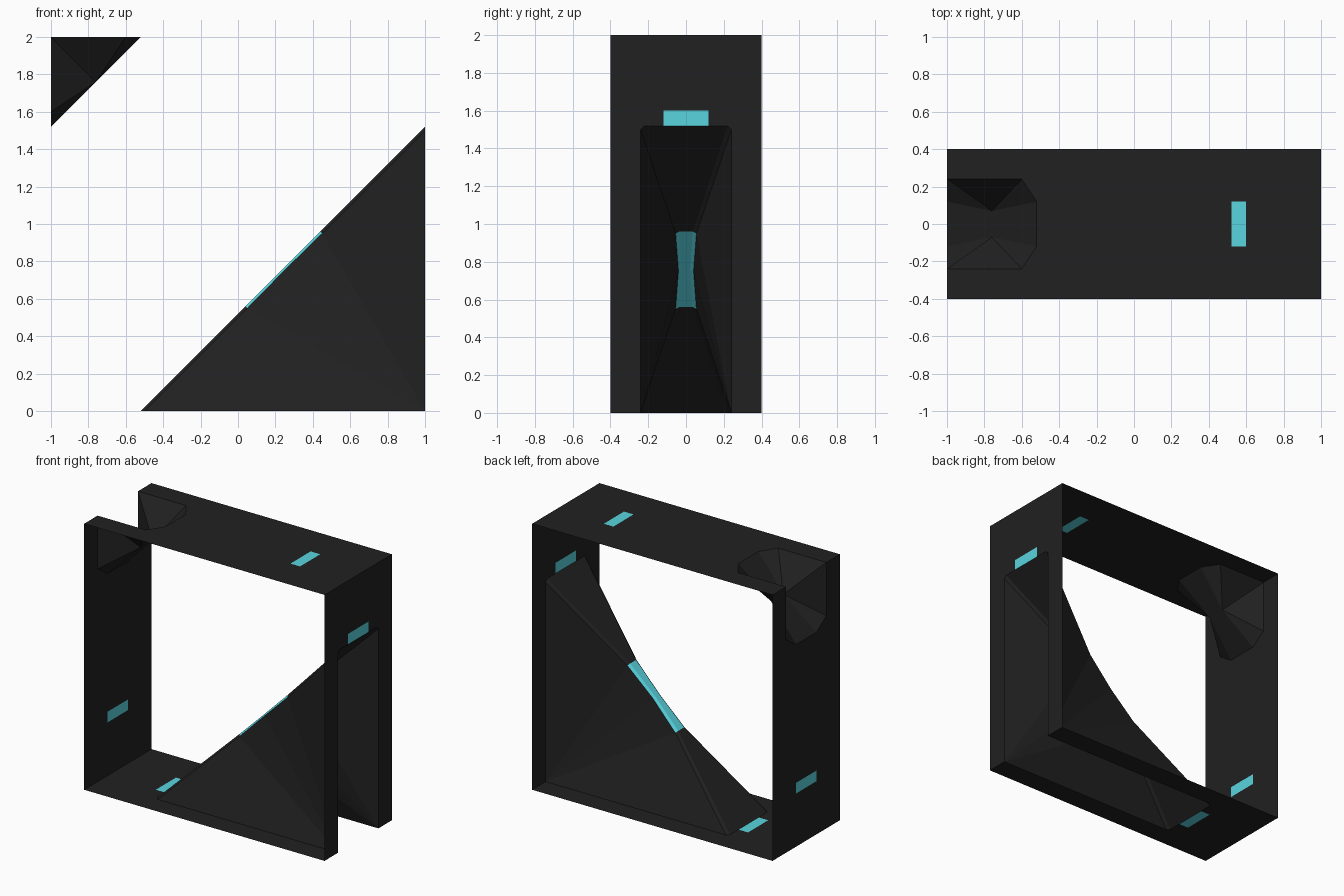
import bpy, bmesh
from mathutils import Vector

if "Cube" in bpy.data.objects:
    bpy.data.objects.remove(bpy.data.objects["Cube"])


def material(name, rgb):
    m = bpy.data.materials.new(name)
    m.diffuse_color = (*rgb, 1)
    m.use_nodes = True
    m.node_tree.nodes["Principled BSDF"].inputs["Base Color"].default_value = m.diffuse_color
    return m


DARK = material("dark_panel", (0.015, 0.015, 0.015))
CYAN = material("cyan_strip", (0.10, 0.66, 0.74))


def build(name, faces, ref, mat):
    """Flat-shaded sheet object; every face is turned away from ref."""
    bm = bmesh.new()
    for pts in faces:
        f = bm.faces.new([bm.verts.new(p) for p in pts])
        f.normal_update()
        if f.normal.dot(f.calc_center_median() - Vector(ref)) < 0:
            f.normal_flip()
    bmesh.ops.remove_doubles(bm, verts=bm.verts, dist=1e-5)
    me = bpy.data.meshes.new(name)
    bm.to_mesh(me)
    bm.free()
    me.materials.append(mat)
    ob = bpy.data.objects.new(name, me)
    bpy.context.collection.objects.link(ob)


# Corner frames: s runs along one wall, t along the other
def top_left(s, t, y):
    return (-1 + s, y, 2 - t)


def bottom_right(s, t, y):
    return (1 - s, y, t)


def swapped(place):
    return lambda s, t, y: place(t, s, y)


def wall(name, place, s0, s1, y1):
    """Wall with a gusset opening (half width .24, narrowing to y1 from s0 to s1) and a marker."""
    def cell(a, b, ya, yb, yo=0.4, sg=1):
        return [place(a, 0, sg * ya), place(b, 0, sg * yb), place(b, 0, sg * yo), place(a, 0, sg * yo)]
    faces = []
    for sg in (-1, 1):
        faces += [cell(0, s0, .24, .24, sg=sg), cell(s0, s1, .24, y1, sg=sg),
                  cell(1.52, 1.6, .12, .12, sg=sg)]
    if s1 < 1.52:
        faces.append(cell(s1, 1.52, -.4, -.4))
    else:
        pass
    faces.append(cell(1.6, 2, -.4, -.4))
    build(name, faces, (0, 0, 1), DARK)
    build(name + "_marker", [cell(1.52, 1.6, -.12, -.12, .12)], (0, 0, 1), CYAN)


def gusset(name, place, half, lit=()):
    """Hollow corner gusset; half lists (outer, inner) edge points up to the middle."""
    swap = [[(t, s, y) for s, t, y in ring] for ring in half[-2::-1]]
    rings = half + swap
    dark, cyan = [], []

    def add(out, *pts):
        pts = list(dict.fromkeys(place(*p) for p in pts))
        if len(pts) > 2:
            out.append(pts)

    def flip(p):
        return (p[0], p[1], -p[2])
    for i, ((o0, i0), (o1, i1)) in enumerate(zip(rings, rings[1:])):
        strip = cyan if i in lit else dark
        add(strip, i0, i1, flip(i1), flip(i0))
        for g in (lambda p: p, flip):
            add(dark, g((0, 0, .24)), g(o0), g(o1))
            add(strip, g(o0), g(o1), g(i1), g(i0))
    build(name, dark, place(0, 0, 0), DARK)
    if cyan:
        build(name + "_light", cyan, place(0, 0, 0), CYAN)


# Four walls of the square frame
wall("top_wall", top_left, .40, .48, .12)
wall("left_wall", swapped(top_left), .40, .48, .12)
wall("bottom_wall", bottom_right, 1.50, 1.52, .22)
wall("right_wall", swapped(bottom_right), 1.50, 1.52, .22)

# Small and large corner gussets
mid = (.24, .24, .07)
gusset("small_gusset", top_left, [[(.40, 0, .24), (.48, 0, .12)], [mid, mid]])
gusset("large_gusset", bottom_right,
       [[(1.50, 0, .24), (1.52, 0, .22)],
        [(.95, .55, .055), (.96, .56, .035)],
        [(.752, .752, .04), (.76, .76, .022)]], lit=(1, 2))
